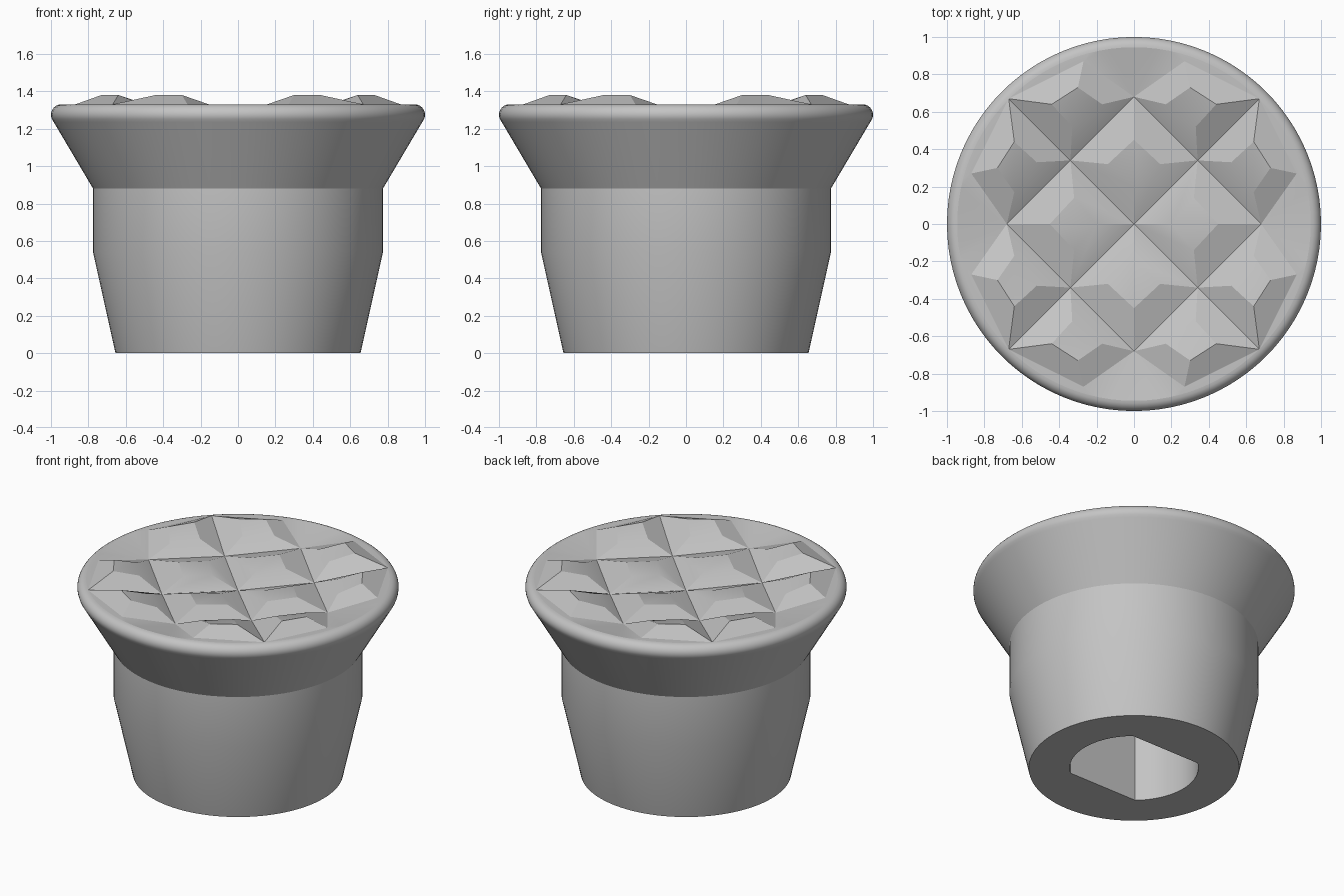
import bpy, bmesh
from math import sin, cos, pi, radians

cube = bpy.data.objects.get("Cube")
if cube:
    bpy.data.objects.remove(cube, do_unlink=True)

GREY = (0.55, 0.55, 0.55, 1)
grey = bpy.data.materials.new("plain_grey")
grey.use_nodes = True
grey.diffuse_color = GREY
grey.node_tree.nodes["Principled BSDF"].inputs["Base Color"].default_value = GREY

SEGMENTS = 96
RIM_R, RIM_Z = 0.955, 1.33


def circle(r):
    return [(r * cos(2 * pi * i / SEGMENTS), r * sin(2 * pi * i / SEGMENTS))
            for i in range(SEGMENTS)]


def ring(bm, points, z):
    return [bm.verts.new((x, y, z)) for x, y in points]


def skin(bm, rings):
    for a, b in zip(rings, rings[1:]):
        for i in range(len(a)):
            j = (i + 1) % len(a)
            bm.faces.new((a[i], a[j], b[j], b[i]))


def fill_between(bm, outer, inner, side):
    """Fill the flat ring between two loops, facing up or down."""
    edges = []
    for loop in (outer, inner):
        for i, v in enumerate(loop):
            w = loop[(i + 1) % len(loop)]
            edges.append(bm.edges.get((v, w)) or bm.edges.new((v, w)))
    made = bmesh.ops.triangle_fill(bm, edges=edges, use_beauty=True, normal=(0, 0, side))
    for f in made["geom"]:
        if isinstance(f, bmesh.types.BMFace):
            f.normal_update()
            if f.normal.z * side < 0:
                f.normal_flip()


def finish(bm, name, angle):
    mesh = bpy.data.meshes.new(name)
    bm.to_mesh(mesh)
    bm.free()
    mesh.materials.append(grey)
    obj = bpy.data.objects.new(name, mesh)
    bpy.context.collection.objects.link(obj)
    bpy.ops.object.select_all(action='DESELECT')
    obj.select_set(True)
    bpy.context.view_layer.objects.active = obj
    bpy.ops.object.shade_smooth_by_angle(angle=radians(angle))
    return obj


# Shaft hole outline: a circle with two flats
half = radians(49)
arc = [-half + 2 * half * i / 20 for i in range(21)]
hole = [(0.4 * cos(a + turn), 0.4 * sin(a + turn)) for turn in (0, pi) for a in arc]

# Turned body with flared head and rounded rim
bm = bmesh.new()
profile = [(0.655, 0), (0.775, 0.54), (0.775, 0.88), (0.985, 1.235)]
rim_centre, rim_radius = (0.945, 1.275), 0.055
for i in range(9):
    a = radians(-25 + 115 * i / 8)
    profile.append((rim_centre[0] + rim_radius * cos(a), rim_centre[1] + rim_radius * sin(a)))
rings = [ring(bm, circle(r), z) for r, z in profile]
skin(bm, rings)
fill_between(bm, rings[0], ring(bm, hole, 0), -1)
finish(bm, "knob_body", 25)

# Blind shaft socket
bm = bmesh.new()
top, bottom = ring(bm, hole, 0.8), ring(bm, hole, 0)
skin(bm, [top, bottom])
bm.faces.new(top[::-1])
finish(bm, "shaft_socket", 30)

# Flat rim face around the pads, notched at the groove ends
bm = bmesh.new()
notch = [(0.68, 0, 1.28), (0.87, 0.27, RIM_Z), (0.67, 0.67, RIM_Z), (0.27, 0.87, RIM_Z)]
border = []
for q in range(4):
    c, s = round(cos(q * pi / 2)), round(sin(q * pi / 2))
    border += [bm.verts.new((c * x - s * y, s * x + c * y, z)) for x, y, z in notch]
fill_between(bm, ring(bm, circle(RIM_R - 0.01), RIM_Z), border, 1)
finish(bm, "rim_face", 20)

# Each pad is a raised facet (second list) inside its groove corners (first list)
outer_pad = ([(0, 0.68, 1.28), (0.34, 0.34, 1.265), (0.67, 0.67, RIM_Z), (0.27, 0.87, RIM_Z)],
             [(0.17, 0.64, 1.335), (0.33, 0.52, 1.34), (0.44, 0.64, 1.38), (0.3, 0.73, 1.38)])
inner_pad = ([(0, 0, 1.25), (0.34, 0.34, 1.265), (0, 0.68, 1.28), (-0.34, 0.34, 1.265)],
             [(0, 0.2, 1.305), (0.14, 0.32, 1.315), (0, 0.45, 1.325), (-0.14, 0.32, 1.315)])

bm = bmesh.new()


def add_pad(pad, q, mirror=1):
    c, s = round(cos(q * pi / 2)), round(sin(q * pi / 2))
    low, high = [[bm.verts.new((c * mirror * x - s * y, s * mirror * x + c * y, z))
                  for x, y, z in loop] for loop in pad]
    skin(bm, [low, high])
    bm.faces.new((high[0], high[1], high[2]))
    bm.faces.new((high[0], high[2], high[3]))


for q in range(4):
    add_pad(inner_pad, q)
    for mirror in (1, -1):
        add_pad(outer_pad, q, mirror)
bmesh.ops.remove_doubles(bm, verts=bm.verts, dist=0.001)
for f in bm.faces:
    f.normal_update()
    if f.normal.z < 0:
        f.normal_flip()
finish(bm, "grip_pads", 20)
